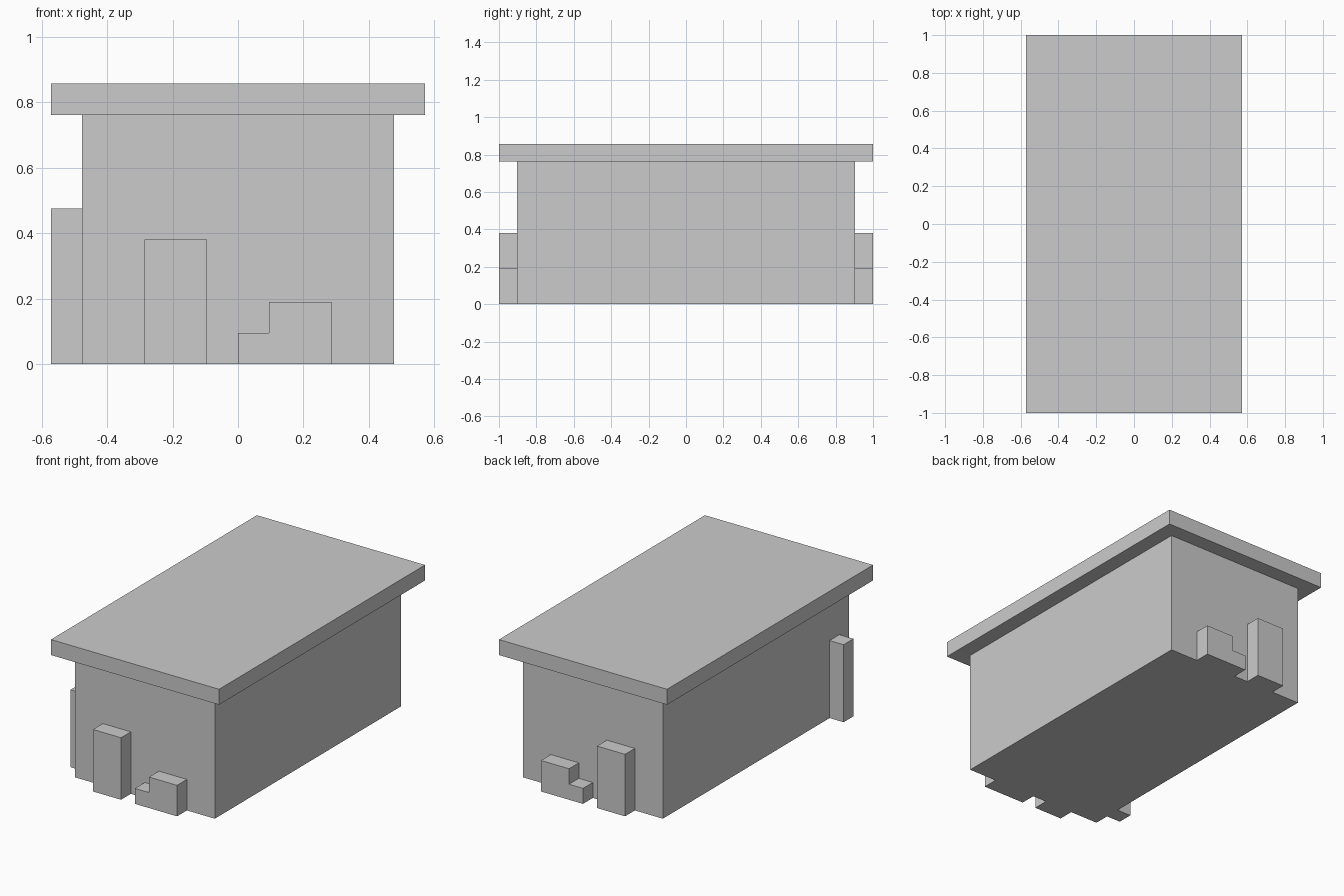
import bpy
import bmesh

if "Cube" in bpy.data.objects:
    bpy.data.objects.remove(bpy.data.objects["Cube"])

U = 2 / 21  # model grid unit: the roof is 21 units long


def prism(name, profile, y0, y1):
    """Extrude an (x, z) profile from y0 to y1, all in grid units."""
    bm = bmesh.new()
    face = bm.faces.new([bm.verts.new((x * U, y0 * U, z * U)) for x, z in profile])
    ext = bmesh.ops.extrude_face_region(bm, geom=[face])
    moved = [g for g in ext["geom"] if isinstance(g, bmesh.types.BMVert)]
    bmesh.ops.translate(bm, verts=moved, vec=(0, (y1 - y0) * U, 0))
    bmesh.ops.recalc_face_normals(bm, faces=bm.faces)
    mesh = bpy.data.meshes.new(name)
    bm.to_mesh(mesh)
    bm.free()
    obj = bpy.data.objects.new(name, mesh)
    bpy.context.collection.objects.link(obj)
    return obj


def box(name, x0, x1, y0, y1, z0, z1):
    return prism(name, [(x0, z0), (x1, z0), (x1, z1), (x0, z1)], y0, y1)


# Main body and overhanging flat roof
box("body", -5, 5, -9.5, 9.5, 0, 8)
box("roof", -6, 6, -10.5, 10.5, 8, 9)

# Post on the left wall, near the front
box("side_post", -6, -5, -8.5, -7.5, 0, 5)

# Tall block and stepped block, repeated on the front and back walls
step_profile = [(0, 0), (3, 0), (3, 2), (1, 2), (1, 1), (0, 1)]
for side, y0, y1 in (("front", -10.5, -9.5), ("back", 9.5, 10.5)):
    box(side + "_tall_block", -3, -1, y0, y1, 0, 4)
    prism(side + "_stepped_block", step_profile, y0, y1)
